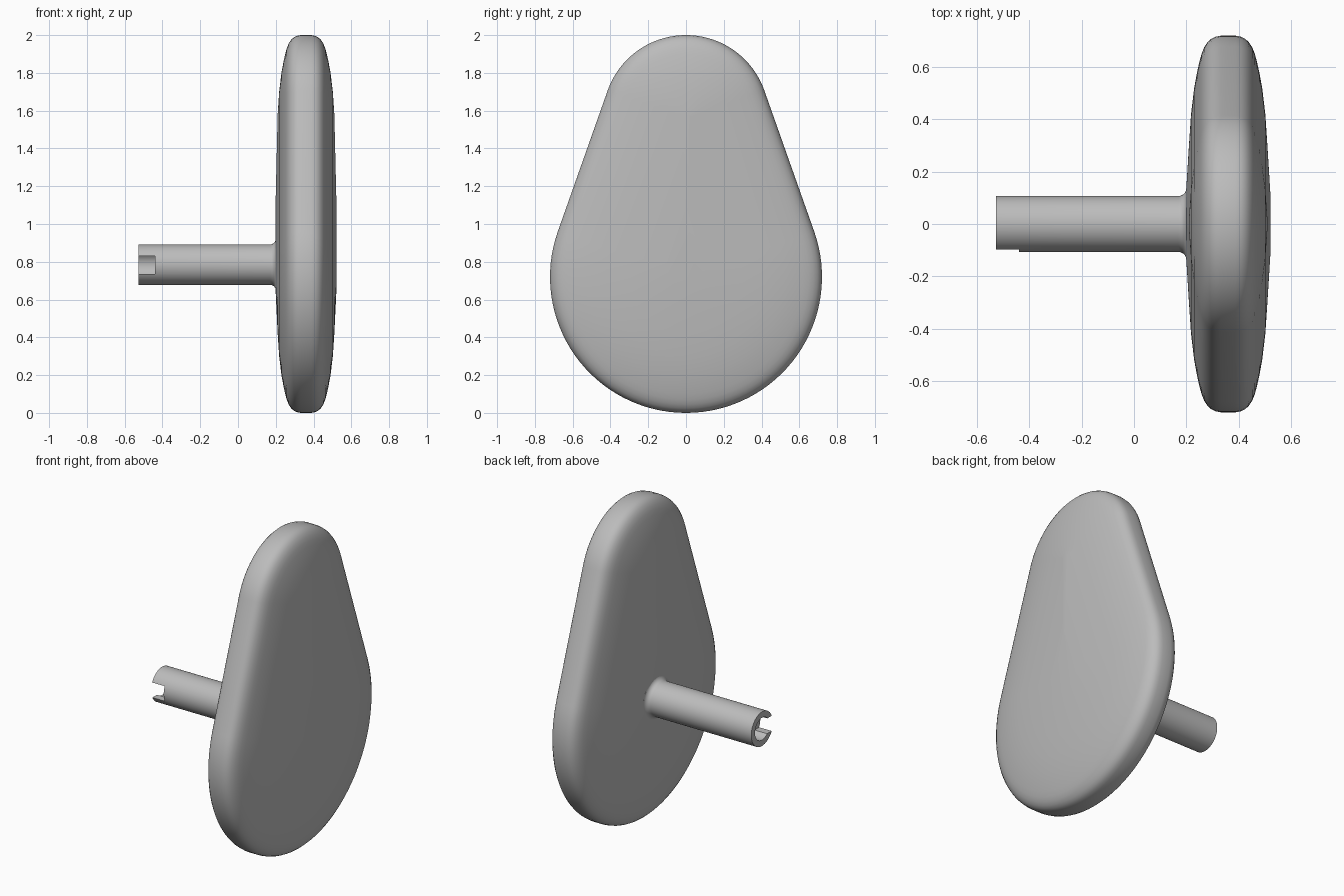
import bpy, bmesh, math

old = bpy.data.objects.get("Cube")
if old:
    bpy.data.objects.remove(old, do_unlink=True)

# One plain grey for everything
grey = bpy.data.materials.new("plain grey")
grey.use_nodes = True
color = (0.5, 0.5, 0.5, 1)
grey.diffuse_color = color
grey.node_tree.nodes["Principled BSDF"].inputs["Base Color"].default_value = color


def finish(name, bm):
    bmesh.ops.remove_doubles(bm, verts=bm.verts, dist=1e-5)
    bmesh.ops.recalc_face_normals(bm, faces=bm.faces)
    mesh = bpy.data.meshes.new(name)
    bm.to_mesh(mesh)
    bm.free()
    mesh.materials.append(grey)
    obj = bpy.data.objects.new(name, mesh)
    bpy.context.collection.objects.link(obj)
    return obj


def smooth(obj):
    bpy.ops.object.select_all(action="DESELECT")
    obj.select_set(True)
    bpy.context.view_layer.objects.active = obj
    bpy.ops.object.shade_smooth_by_angle(angle=math.radians(35))


def bridge(bm, rings):
    for a, b in zip(rings, rings[1:]):
        n = len(a)
        for i in range(n):
            j = (i + 1) % n
            bm.faces.new((a[i], a[j], b[j], b[i]))


# Teardrop outline: two circles joined by tangent lines, shrunk by an inset
BIG_Z, BIG_R, TOP_Z, TOP_R = 0.72, 0.72, 1.56, 0.44
TILT = math.asin((BIG_R - TOP_R) / (TOP_Z - BIG_Z))


def outline(inset):
    pts = []
    for z, r, start, end, n in (
        (TOP_Z, TOP_R, TILT, math.pi - TILT, 40),
        (BIG_Z, BIG_R, math.pi - TILT, 2 * math.pi + TILT, 64),
    ):
        for i in range(n + 1):
            a = start + (end - start) * i / n
            pts.append(((r - inset) * math.cos(a), z + (r - inset) * math.sin(a)))
    return pts


# Domed plate: rings of (inset, half thickness) mirrored about its middle plane
MID_X = 0.36
dome = [(0.42, 0.150), (0.3, 0.142), (0.2, 0.130), (0.14, 0.119), (0.1, 0.110),
        (0.07, 0.102), (0.045, 0.092), (0.025, 0.079), (0.012, 0.065),
        (0.004, 0.049), (0, 0.028)]
section = [(d, -h) for d, h in dome] + [(d, h) for d, h in reversed(dome)]
bm = bmesh.new()
rings = [[bm.verts.new((MID_X + h, y, z)) for y, z in outline(d)] for d, h in section]
bridge(bm, rings)
for side, ring in ((-1, rings[0]), (1, rings[-1])):
    inner = [bm.verts.new((MID_X + side * 0.162, v.co.y * 0.35, 0.8 + (v.co.z - 0.8) * 0.35))
             for v in ring]
    bridge(bm, [ring, inner])
    bm.faces.new(inner)
smooth(finish("teardrop_plate", bm))

# Hollow shaft: a profile of (x, radius) turned about the x direction
SHAFT_Z = 0.785
profile = [(-0.3, 0.0), (-0.3, 0.07), (-0.527, 0.07), (-0.527, 0.107), (0.17, 0.107)]
profile += [(0.17 + 0.03 * math.sin(a), 0.137 - 0.03 * math.cos(a))
            for a in (math.radians(k * 15) for k in range(1, 7))]
profile += [(0.26, 0.137), (0.26, 0.0)]
bm = bmesh.new()
SIDES = 48
rings = []
for x, r in profile:
    rings.append([bm.verts.new((x, r * math.cos(2 * math.pi * i / SIDES),
                                SHAFT_Z + r * math.sin(2 * math.pi * i / SIDES)))
                  for i in range(SIDES)])
caps = (rings[1], rings[-2])
bridge(bm, rings[1:-1])
for cap in caps:
    bm.faces.new(cap)
for v in rings[0] + rings[-1]:
    bm.verts.remove(v)
shaft = finish("hollow_shaft", bm)

# Slot through the front wall at the shaft tip
bm = bmesh.new()
bmesh.ops.create_cube(bm, size=1)
for v in bm.verts:
    v.co = (-0.5 + v.co.x * 0.12, -0.1 + v.co.y * 0.2, SHAFT_Z - 0.002 + v.co.z * 0.095)
cutter = finish("slot_cutter", bm)
cutter.hide_render = True
cutter.hide_viewport = True
cut = shaft.modifiers.new("slot", "BOOLEAN")
cut.operation = "DIFFERENCE"
cut.solver = "EXACT"
cut.object = cutter
bpy.ops.object.select_all(action="DESELECT")
shaft.select_set(True)
bpy.context.view_layer.objects.active = shaft
bpy.ops.object.modifier_apply(modifier=cut.name)
bpy.data.objects.remove(cutter, do_unlink=True)
smooth(shaft)
